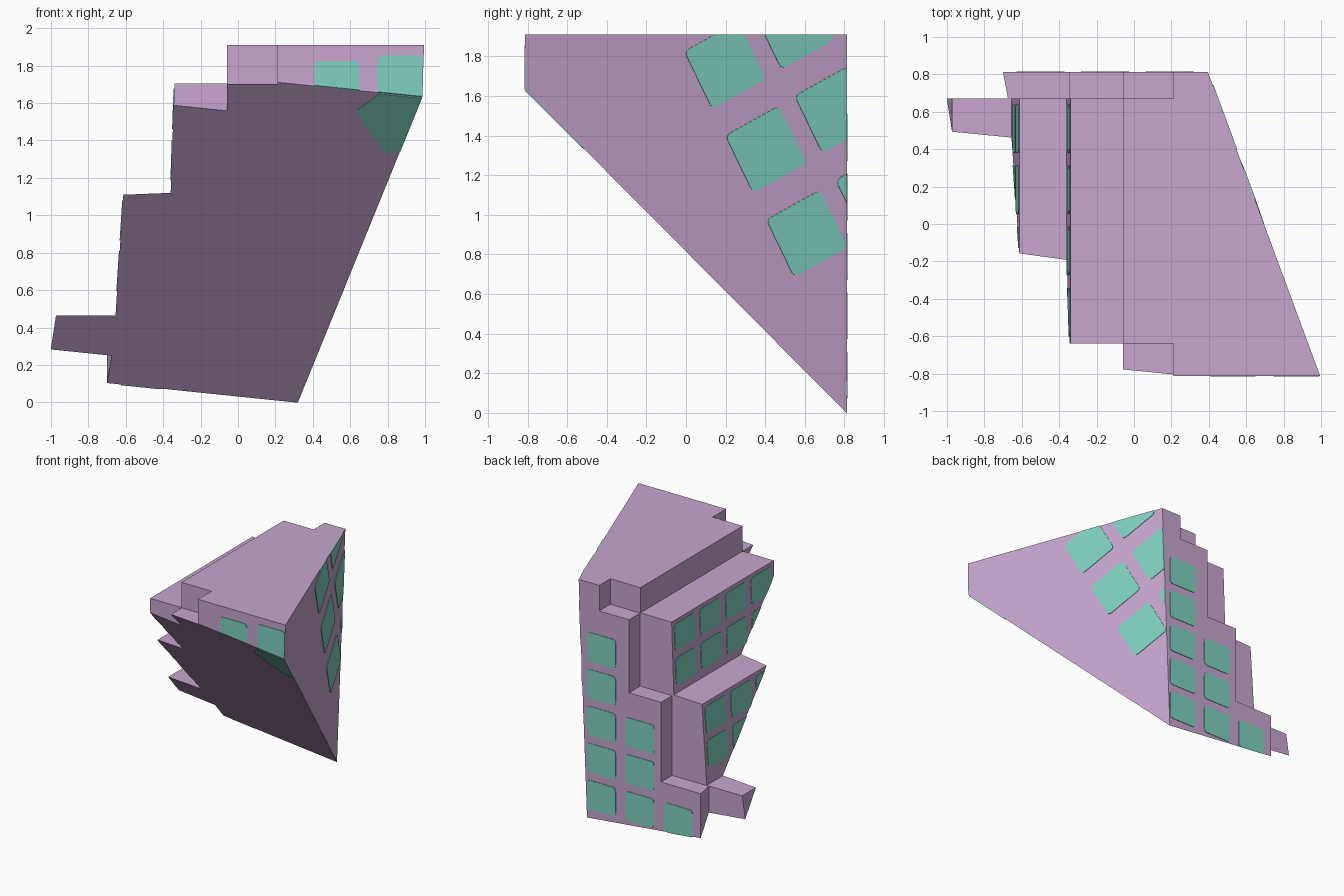
import bpy, bmesh, math
from mathutils import Vector as V

if "Cube" in bpy.data.objects:
    bpy.data.objects.remove(bpy.data.objects["Cube"])

D = 0.812  # half depth
# cutting planes: point, outward normal
RIGHT = (V((.32, D, 0)), V((1, .3695, -.0393)).normalized())
UNDER = (V((0, 0, .882)), V((-.103, -1.048, -1)).normalized())
TOP = (V((0, 0, 1.91)), V((0, 0, 1)))
BACK = (V((0, D, 0)), V((0, 1, 0)))
FRONT = (V((0, -D, 0)), V((0, -1, 0)))


def material(name, rgb):
    m = bpy.data.materials.new(name)
    m.diffuse_color = (*rgb, 1)
    m.use_nodes = True
    m.node_tree.nodes["Principled BSDF"].inputs["Base Color"].default_value = m.diffuse_color
    return m


MAUVE = material("mauve_wall", (.571, .381, .621))
GREEN = material("mint_window", (.214, .638, .522))


def cut(bm, plane):
    """Slice off everything outside the plane and cap the cut."""
    r = bmesh.ops.bisect_plane(bm, geom=bm.verts[:] + bm.edges[:] + bm.faces[:], dist=1e-5,
                               plane_co=plane[0], plane_no=plane[1], clear_outer=True)
    edges = [e for e in r["geom_cut"] if isinstance(e, bmesh.types.BMEdge) and e.is_boundary]
    if edges:
        bmesh.ops.edgenet_fill(bm, edges=edges)


def prism(bm, near, far):
    """Solid between two matching outlines."""
    a = [bm.verts.new(p) for p in near]
    b = [bm.verts.new(p) for p in far]
    bm.faces.new(a)
    bm.faces.new(b[::-1])
    for i in range(len(a)):
        bm.faces.new((a[i - 1], a[i], b[i], b[i - 1]))
    bmesh.ops.recalc_face_normals(bm, faces=bm.faces[:])


def add_object(name, bm, mat):
    me = bpy.data.meshes.new(name)
    bm.to_mesh(me)
    bm.free()
    me.materials.append(mat)
    ob = bpy.data.objects.new(name, me)
    bpy.context.collection.objects.link(ob)
    return ob


# Stepped tower body and the narrower stepped slab running through it
body_profile = [(1.2, -.2), (-1.075, -.2), (-.973, .465), (-.655, .465), (-.613, 1.11),
                (-.36, 1.12), (-.34, 1.705), (-.06, 1.705), (-.06, 2), (1.2, 2)]
slab_profile = [(1.3, -.3), (-.7, -.3), (-.7, .463), (-.345, .463), (-.345, 1.11),
                (-.058, 1.11), (-.058, 1.703), (.21, 1.703), (.21, 2.1), (1.3, 2.1)]
bm = bmesh.new()
prism(bm, [(x, -.64, z) for x, z in body_profile], [(x, .67, z) for x, z in body_profile])
body = add_object("stepped_building", bm, MAUVE)
bm = bmesh.new()
prism(bm, [(-.4 if x < -.5 else x, -D, z) for x, z in slab_profile],
      [(x, D, z) for x, z in slab_profile])
slab = add_object("slab", bm, MAUVE)

mod = body.modifiers.new("join", "BOOLEAN")
mod.operation, mod.solver, mod.object = "UNION", "EXACT", slab
joined = body.evaluated_get(bpy.context.evaluated_depsgraph_get())
bm = bmesh.new()
bm.from_mesh(joined.to_mesh())
joined.to_mesh_clear()
body.modifiers.clear()
bpy.data.objects.remove(slab)

# Slanted right wall, flat roof and sloping underside
for plane in (RIGHT, TOP, UNDER):
    cut(bm, plane)
bmesh.ops.recalc_face_normals(bm, faces=bm.faces[:])
bm.to_mesh(body.data)
bm.free()
for p in body.data.polygons:
    p.material_index = 0


def rounded(pts, r=.03):
    """Round every corner of a 2D polygon."""
    pts = [V(p) for p in pts]
    out = []
    for i, p in enumerate(pts):
        a = p + (pts[i - 1] - p).normalized() * r
        b = p + (pts[(i + 1) % len(pts)] - p).normalized() * r
        for t in (0, .33, .67, 1):
            out.append(a * (1 - t) ** 2 + p * 2 * t * (1 - t) + b * t * t)
    return out


def rect(a0, a1, b0, b1):
    return [(a0, b0), (a1, b0), (a1, b1), (a0, b1)]


def windows(name, shapes, place, normal, clips):
    """Thin plates laid on a wall and trimmed at the wall's edges."""
    total = bmesh.new()
    for s in shapes:
        w = bmesh.new()
        base = [V(place(p.x, p.y)) for p in rounded(s)]
        prism(w, [p - normal * .002 for p in base], [p + normal * .004 for p in base])
        for c in clips:
            cut(w, c)
        bmesh.ops.recalc_face_normals(w, faces=w.faces[:])
        tmp = bpy.data.meshes.new("tmp")
        w.to_mesh(tmp)
        w.free()
        total.from_mesh(tmp)
        bpy.data.meshes.remove(tmp)
    add_object(name, total, GREEN)


# Back wall: columns of 5, 3 and 1 windows
shapes = []
for col, rows in enumerate((5, 3, 1)):
    for k in range(rows):
        x, z = .19 - .345 * col, .19 + .3 * k
        shapes.append(rect(x - .128, x + .128, z - .118, z + .118))
windows("back_windows", shapes, lambda x, z: (x, D, z), BACK[1], (RIGHT, UNDER))

# Left terrace walls: two rows on each leaning wall
cols = [(.64 - .327 * i, .38 - .327 * i) for i in range(4)]


def left_wall(name, x0, z0, x1, z1, tops):
    k = (x1 - x0) / (z1 - z0)
    windows(name, [rect(b, a, t - .215, t) for t in tops for a, b in cols],
            lambda y, z: (x0 + k * (z - z0), y, z), V((-1, 0, k)).normalized(), (UNDER,))


left_wall("upper_left_windows", -.36, 1.12, -.34, 1.705, (1.675, 1.40))
left_wall("lower_left_windows", -.655, .465, -.613, 1.11, (1.08, .81))

# Right wall: tilted window grid
shapes = []
for i in range(2):
    for k in (-1, 0, 1):
        c = V((.403, 1.33)) + i * V((.35, .2)) + k * V((.207, -.425))
        u, v = V((.135, .075)), V((.07, -.145))
        shapes.append([c - u - v, c + u - v, c + u + v, c - u + v])
windows("right_windows", shapes,
        lambda y, z: (.32 - .3695 * (y - D) + .0393 * z, y, z),
        RIGHT[1], (BACK, TOP, UNDER))

# Front wall: two windows under the roof edge
windows("front_windows", [rect(.41, .65, 1.57, 1.825), rect(.745, .99, 1.55, 1.855)],
        lambda x, z: (x, -D, z), FRONT[1], (RIGHT, UNDER))

# Underside: one corner patch
windows("underside_window", [[(.63, 1.56), (.79, 1.33), (1.1, 1.39), (1.0, 1.72), (.8, 1.68)]],
        lambda x, z: (x, (.882 - .103 * x - z) / 1.048, z), UNDER[1], (RIGHT, FRONT))
